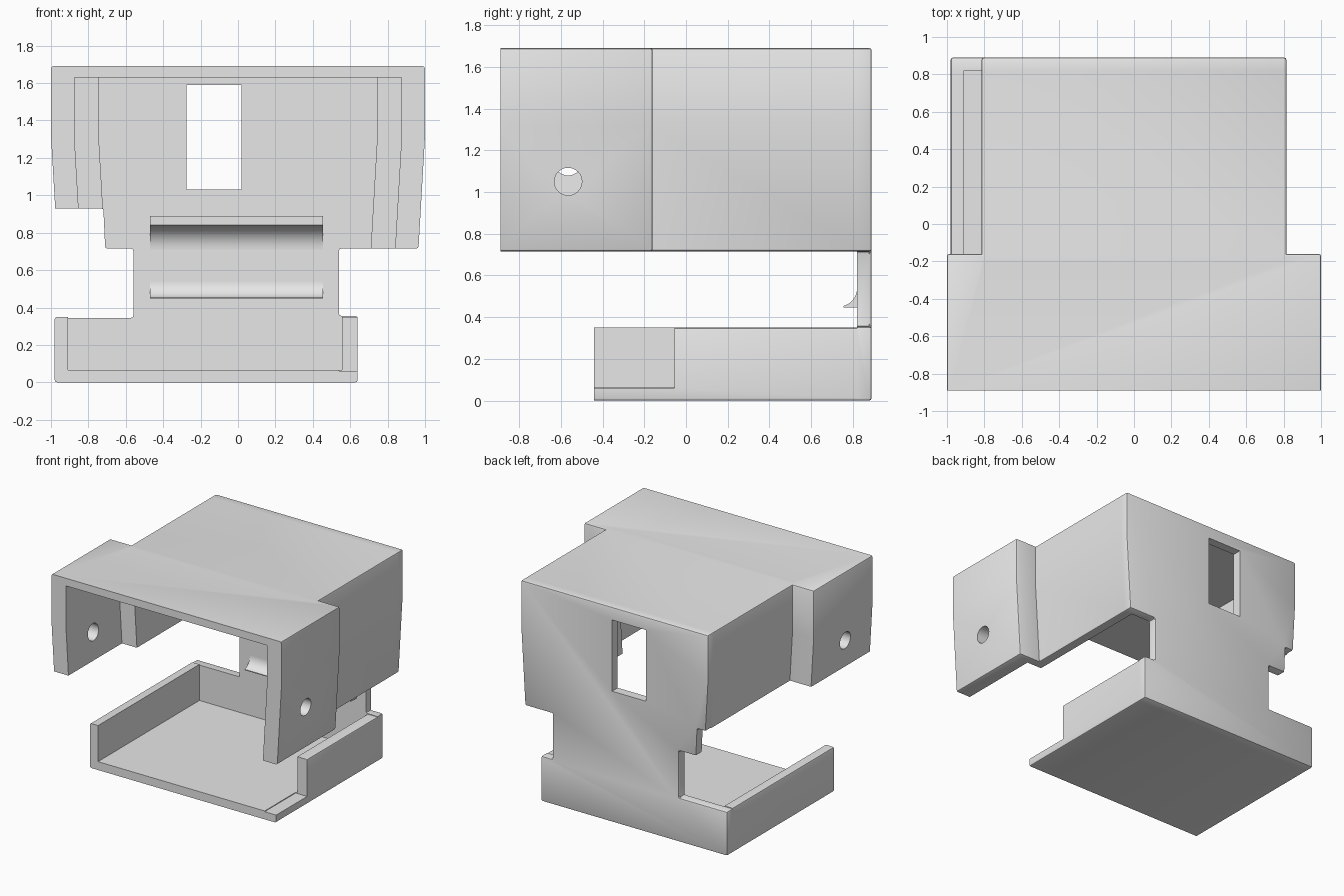
import bpy, bmesh, math
from mathutils import Vector

cube = bpy.data.objects.get("Cube")
if cube:
    bpy.data.objects.remove(cube, do_unlink=True)

grey = bpy.data.materials.new("plain grey")
grey.use_nodes = True
COLOUR = (0.8, 0.8, 0.8, 1)
grey.diffuse_color = COLOUR
grey.node_tree.nodes["Principled BSDF"].inputs["Base Color"].default_value = COLOUR

BACK, INNER_BACK, FRONT, STEP = 0.89, 0.82, -0.89, -0.16
TOP, WALL_BASE, BEND = 1.69, 0.715, 1.32
ROUND = 0.012


def prism(name, pts, axis, a, b, corners=False, rim=False):
    """Extrude a profile along x or y; optionally round its corners and far rim."""
    def place(p, t):
        return Vector((t, p[0], p[1])) if axis == "x" else Vector((p[0], t, p[1]))
    bm = bmesh.new()
    face = bm.faces.new([bm.verts.new(place(p, a)) for p in pts])
    ext = bmesh.ops.extrude_face_region(bm, geom=[face])
    new = [v for v in ext["geom"] if isinstance(v, bmesh.types.BMVert)]
    bmesh.ops.translate(bm, verts=new, vec=place((0, 0), b - a))
    bmesh.ops.recalc_face_normals(bm, faces=bm.faces)
    k = 0 if axis == "x" else 1

    def wanted(e):
        far = [abs(v.co[k] - b) < 1e-5 for v in e.verts]
        along = far[0] != far[1]
        return (corners and along and e.calc_face_angle() > 0.4) or (rim and all(far))
    edges = [e for e in bm.edges if wanted(e)]
    if edges:
        bmesh.ops.bevel(bm, geom=edges, offset=ROUND, segments=2, profile=0.5, affect="EDGES")
    mesh = bpy.data.meshes.new(name)
    bm.to_mesh(mesh)
    bm.free()
    mesh.materials.append(grey)
    ob = bpy.data.objects.new(name, mesh)
    bpy.context.collection.objects.link(ob)
    return ob


def rect(u0, u1, z0, z1):
    return [(u0, z0), (u1, z0), (u1, z1), (u0, z1)]


def half_width(w, z):
    """Side walls lean inward below the bend."""
    return w - 0.058 * max(0, BEND - z)


def hood(w, z0, z1):
    low = half_width(w, z0)
    return [(-low, z0), (low, z0), (w, BEND), (w, z1), (-w, z1), (-w, BEND)]


def arc(cu, cz, r, a0, a1, n=12):
    steps = [math.radians(a0 + (a1 - a0) * i / n) for i in range(n + 1)]
    return [(cu + r * math.cos(t), cz + r * math.sin(t)) for t in steps]


def combine(target, other, op):
    """Apply a boolean and discard the helper."""
    mod = target.modifiers.new(op, "BOOLEAN")
    mod.operation, mod.solver, mod.object = op, "EXACT", other
    graph = bpy.context.evaluated_depsgraph_get()
    mesh = bpy.data.meshes.new_from_object(target.evaluated_get(graph))
    target.modifiers.clear()
    target.data = mesh
    bpy.data.objects.remove(other, do_unlink=True)


# Upper hood: wide front part and narrower rear part, hollowed from below
hood_shell = prism("hood_shell", hood(1.0, WALL_BASE, TOP), "y", FRONT, STEP, True, True)
combine(hood_shell, prism("rear", hood(0.815, WALL_BASE, TOP), "y", STEP - 0.04, INNER_BACK, True), "UNION")
combine(hood_shell, prism("cut", hood(0.875, 0.5, 1.63), "y", -1.1, STEP - 0.065), "DIFFERENCE")
combine(hood_shell, prism("cut", hood(0.745, 0.5, 1.63), "y", -1.1, 1.0), "DIFFERENCE")
# Shorter wall on the right side
combine(hood_shell, prism("cut", rect(-1.2, -0.5, 0.4, 0.93), "y", -1.1, 1.0), "DIFFERENCE")
# Pivot holes, one through each front wall
for x0, x1, z in ((0.7, 1.2, 1.05), (-1.2, -0.7, 1.145)):
    hole = arc(-0.565, z, 0.066, 0, 348.75, 31)
    combine(hood_shell, prism("cut", hole, "x", x0, x1), "DIFFERENCE")

# Back panel: hood back, neck and tray back in one outline
rear = 0.815
outline = [
    (-0.98, 0), (0.64, 0), (0.64, 0.355), (0.54, 0.355), (0.54, WALL_BASE),
    (half_width(rear, WALL_BASE), WALL_BASE), (rear, BEND), (rear, TOP),
    (-rear, TOP), (-rear, BEND), (-half_width(rear, 0.93), 0.93), (-0.72, 0.93),
    (-0.71, WALL_BASE), (-0.56, WALL_BASE), (-0.56, 0.345), (-0.98, 0.345)]
back_panel = prism("back_panel", outline, "y", INNER_BACK, BACK, True, True)
combine(back_panel, prism("cut", rect(-0.275, 0.02, 1.03, 1.59), "y", 0.5, 1.2), "DIFFERENCE")

# Tray: floor with a long right wall and a shorter left wall
tray = prism("tray", rect(-0.98, 0.64, 0, 0.35), "y", -0.44, INNER_BACK, True)
combine(tray, prism("cut", rect(-0.91, 0.555, 0.066, 0.6), "y", -0.6, 1.0), "DIFFERENCE")
combine(tray, prism("cut", rect(0.54, 0.8, 0.06, 0.6), "y", -0.6, -0.055), "DIFFERENCE")

# Curved catches on the inside of the neck
lower = [(0.83, 0.54), (0.83, 0.447), (0.755, 0.447)] + arc(0.73, 0.54, 0.09, -74, 0)
upper = [(0.83, 0.71), (0.83, 0.89), (0.69, 0.89)] + arc(0.69, 0.71, 0.13, 90, 0)
catches = [prism("lower_catch", lower, "x", -0.47, 0.455),
           prism("upper_catch", upper, "x", -0.47, 0.455)]

# Join the flush pieces into one continuous casing
combine(back_panel, hood_shell, "UNION")
combine(back_panel, tray, "UNION")
back_panel.name = "casing"

for ob in [back_panel] + catches:
    bpy.ops.object.select_all(action="DESELECT")
    ob.select_set(True)
    bpy.context.view_layer.objects.active = ob
    bpy.ops.object.shade_smooth_by_angle(angle=math.radians(30))
